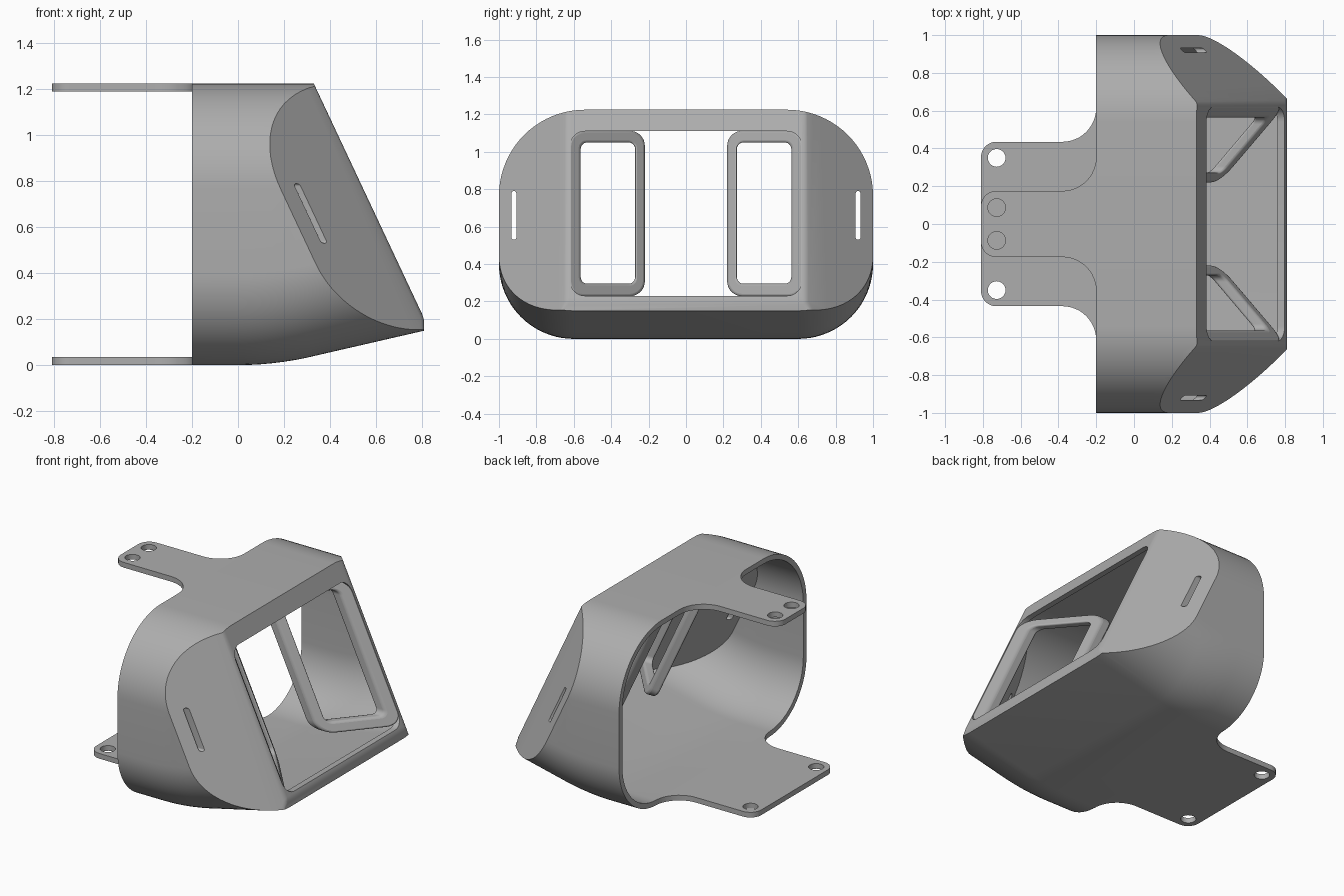
import bpy, bmesh, math
from mathutils import Vector

cube = bpy.data.objects.get("Cube")
if cube:
    bpy.data.objects.remove(cube)

grey = bpy.data.materials.new("matte_grey")
grey.use_nodes = True
grey.diffuse_color = (0.42, 0.42, 0.42, 1)
grey.node_tree.nodes["Principled BSDF"].inputs["Base Color"].default_value = (0.42, 0.42, 0.42, 1)

WALL = 0.035
LEAN = 0.47          # forward lean of the front face
BACK, NOSE = -0.2, 0.81


def front_x(z):
    return 0.33 + LEAN * (1.225 - z)


def lift(x):
    # the floor curves up towards the nose
    if x < 0:
        return 0
    return 0.36 * x * x if x < 0.3 else 0.0324 + 0.23 * (x - 0.3)


def arc(cu, cv, r, start, end, n=12):
    angles = [math.radians(start + (end - start) * i / n) for i in range(n + 1)]
    return [(cu + r * math.cos(a), cv + r * math.sin(a)) for a in angles]


def rounded_rect(u0, u1, v0, v1, r, n=8):
    return (arc(u1 - r, v1 - r, r, 0, 90, n) + arc(u0 + r, v1 - r, r, 90, 180, n)
            + arc(u0 + r, v0 + r, r, 180, 270, n) + arc(u1 - r, v0 + r, r, 270, 360, n))


def finish(name, bm):
    bmesh.ops.recalc_face_normals(bm, faces=bm.faces)
    mesh = bpy.data.meshes.new(name)
    bm.to_mesh(mesh)
    bm.free()
    mesh.materials.append(grey)
    ob = bpy.data.objects.new(name, mesh)
    bpy.context.collection.objects.link(ob)
    return ob


def loft(rings, closed_ends=True, cyclic=False):
    bm = bmesh.new()
    loops = [[bm.verts.new(p) for p in ring] for ring in rings]
    pairs = list(zip(loops, loops[1:]))
    if cyclic:
        pairs.append((loops[-1], loops[0]))
    for a, b in pairs:
        for i in range(len(a)):
            j = (i + 1) % len(a)
            bm.faces.new((a[i], a[j], b[j], b[i]))
    if closed_ends and not cyclic:
        bm.faces.new(loops[0])
        bm.faces.new(loops[-1])
    bmesh.ops.recalc_face_normals(bm, faces=bm.faces)
    return bm


def activate(ob):
    bpy.ops.object.select_all(action='DESELECT')
    ob.select_set(True)
    bpy.context.view_layer.objects.active = ob


def cut(ob, cutter):
    cutter.hide_render = True
    mod = ob.modifiers.new("cut", 'BOOLEAN')
    mod.operation, mod.solver, mod.object = 'DIFFERENCE', 'EXACT', cutter
    activate(ob)
    bpy.ops.object.modifier_apply(modifier=mod.name)
    bpy.data.objects.remove(cutter)


def smooth(ob, angle=30):
    activate(ob)
    bpy.ops.object.shade_smooth_by_angle(angle=math.radians(angle))


def hood_solid(name, t, back):
    # rounded section swept forwards, then trimmed by the front planes
    def section(x):
        b = lift(x)
        pts = (arc(0.54, 0.765, 0.46 - t, 0, 90, 20) + arc(-0.54, 0.765, 0.46 - t, 90, 180, 20)
               + arc(-0.6, 0.4 + b, 0.4 - t, 180, 270, 20) + arc(0.6, 0.4 + b, 0.4 - t, 270, 360, 20))
        return [(x, y, z) for y, z in pts]

    stations = [back, 0] + [0.05 * i for i in range(1, 7)] + [1.0]
    bm = loft([section(x) for x in stations])
    planes = [((0.33, 0, 1.225), (1, 0, LEAN)), ((NOSE, 0, 0), (1, 0, 0))]
    planes += [((0.33, s * 0.64, 1.225), (1, s, LEAN)) for s in (1, -1)]
    normals = []
    for co, no in planes:
        n = Vector(no).normalized()
        normals.append(n)
        bmesh.ops.bisect_plane(bm, geom=bm.verts[:] + bm.edges[:] + bm.faces[:],
                               plane_co=Vector(co) - n * t, plane_no=n, clear_outer=True)
        rim = [e for e in bm.edges if e.is_boundary]
        bmesh.ops.holes_fill(bm, edges=rim, sides=0)
    bmesh.ops.recalc_face_normals(bm, faces=bm.faces)
    # soften the creases between the flat facets
    flat = {f for f in bm.faces if any(f.normal.dot(n) > 0.9995 for n in normals)}
    creases = [e for e in bm.edges if len(e.link_faces) == 2 and all(f in flat for f in e.link_faces)]
    bmesh.ops.bevel(bm, geom=creases, offset=0.02, segments=3, profile=0.5, affect='EDGES')
    return finish(name, bm)


def prism_x(name, outline, x0, x1):
    return finish(name, loft([[(x, y, z) for y, z in outline] for x in (x0, x1)]))


# Hood: hollow shell with a front opening and two side slots
hood = hood_solid("hood_shell", 0, BACK)
cut(hood, hood_solid("hollow_cutter", WALL, BACK - 0.2))
cut(hood, prism_x("opening_cutter", rounded_rect(-0.62, 0.62, 0.23, 1.11, 0.08), 0.1, 1.2))
for s in (1, -1):
    slot = rounded_rect(s * 0.92 - 0.013, s * 0.92 + 0.013, 0.53, 0.79, 0.0125)
    cut(hood, prism_x("slot_cutter", slot, 0, 0.7))
smooth(hood)


# Window frames: rounded rings folded inwards from the opening's sides
def window_frame(name, s):
    outer = rounded_rect(0.22, 0.625, 0.228, 1.112, 0.08)
    inner = rounded_rect(0.272, 0.563, 0.295, 1.05, 0.035)

    def place(loop, depth):
        return [(front_x(z) - 0.85 * (0.62 - y) - depth, s * y, z) for y, z in loop]

    rings = [place(outer, 0), place(inner, 0), place(inner, 0.075), place(outer, 0.075)]
    ob = finish(name, loft(rings, cyclic=True))
    bev = ob.modifiers.new("soft_edges", 'BEVEL')
    bev.width, bev.segments, bev.limit_method = 0.014, 3, 'ANGLE'
    bev.angle_limit = math.radians(40)
    smooth(ob, 40)


window_frame("left_window_frame", 1)
window_frame("right_window_frame", -1)


# Mounting tabs: flared into the shell, each with two screw holes
def tab(name, half, hole_y, z0, z1):
    end, r, flare = -0.81, 0.08, 0.18
    root = BACK - flare
    side = [(BACK + 0.01, half + flare)] + arc(root, half + flare, flare, 0, -90)
    side += arc(end + r, half - r, r, 90, 180, 8)
    outline = side + [(x, -y) for x, y in reversed(side)]
    ob = finish(name, loft([[(x, y, z) for x, y in outline] for z in (z0, z1)]))
    for s in (1, -1):
        hole = arc(-0.727, s * hole_y, 0.047, 0, 345, 23)
        rings = [[(x, y, z) for x, y in hole] for z in (z0 - 0.1, z1 + 0.1)]
        cut(ob, finish("hole_cutter", loft(rings)))
    smooth(ob)


tab("top_tab", 0.175, 0.087, 1.225 - WALL, 1.225)
tab("bottom_tab", 0.435, 0.35, 0, WALL)
